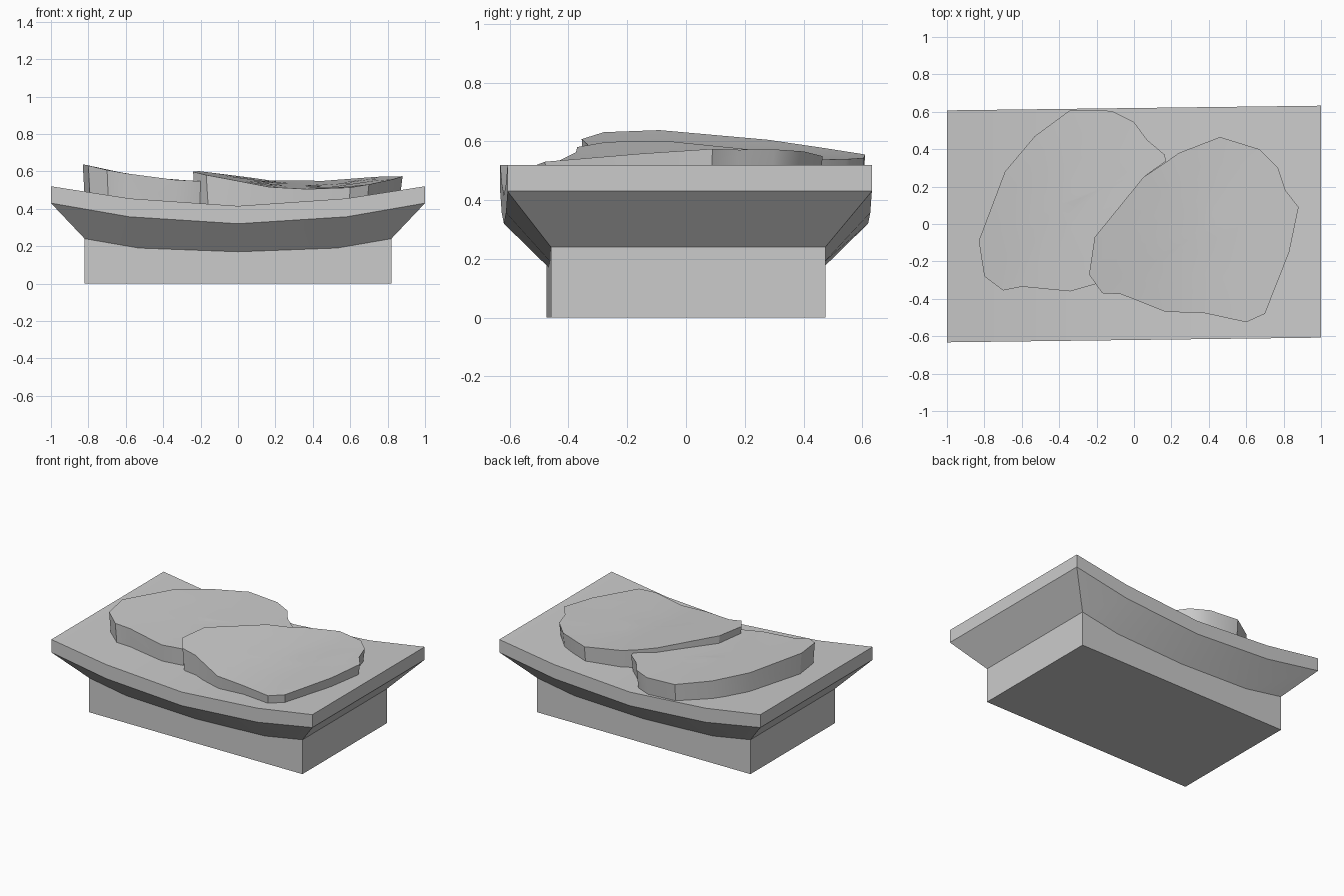
import bpy, bmesh

if "Cube" in bpy.data.objects:
    bpy.data.objects.remove(bpy.data.objects["Cube"])

stone = bpy.data.materials.new("grey stone")
stone.diffuse_color = (0.6, 0.6, 0.6, 1)
stone.use_nodes = True
stone.node_tree.nodes["Principled BSDF"].inputs["Base Color"].default_value = stone.diffuse_color


def finish(bm, name):
    bmesh.ops.recalc_face_normals(bm, faces=bm.faces)
    mesh = bpy.data.meshes.new(name)
    bm.to_mesh(mesh)
    bm.free()
    ob = bpy.data.objects.new(name, mesh)
    bpy.context.collection.objects.link(ob)
    mesh.materials.append(stone)
    bpy.ops.object.select_all(action='DESELECT')
    ob.select_set(True)
    bpy.context.view_layer.objects.active = ob
    bpy.ops.object.shade_smooth_by_angle(angle=0.5)


def curve(points, x):
    """Piecewise linear height along x."""
    if x <= points[0][0]:
        return points[0][1]
    for (x0, z0), (x1, z1) in zip(points, points[1:]):
        if x <= x1:
            return z0 + (z1 - z0) * (x - x0) / (x1 - x0)
    return points[-1][1]


# Pedestal with a flared, sagging top: levels of (x stations, half depth, skew, heights)
levels = [
    ((.82, .53, 0), .467, .009, (0, 0, 0)),
    ((.82, .53, 0), .467, .009, (.24, .19, .17)),
    ((1, .58, 0), .62, .0125, (.43, .357, .32)),
    ((1, .58, 0), .62, .0125, (.52, .455, .415)),
]
bm = bmesh.new()
sections = []
for i, sign in ((0, -1), (1, -1), (2, 1), (1, 1), (0, 1)):
    def side(d):
        return [bm.verts.new((sign * xs[i], d * half + skew * sign * xs[i], zs[i]))
                for xs, half, skew, zs in levels]
    sections.append((side(-1), side(1)))
for (f0, b0), (f1, b1) in zip(sections, sections[1:]):
    ring0, ring1 = f0 + b0[::-1], f1 + b1[::-1]
    for k in range(8):
        n = (k + 1) % 8
        bm.faces.new((ring0[k], ring0[n], ring1[n], ring1[k]))
for f, b in (sections[0], sections[-1]):
    for k in range(3):
        bm.faces.new((f[k], f[k + 1], b[k + 1], b[k]))
finish(bm, "pedestal")

plate_top = [(-1, .52), (-.58, .455), (0, .415), (.58, .455), (1, .52)]


# Irregular slab: dished top made of shrinking rings, walls reaching into the pedestal top
def slab(name, outline, centre, top, slope):
    bm = bmesh.new()
    cx, cy = centre

    def ring(f, height):
        pts = [(cx + (x - cx) * f, cy + (y - cy) * f) for x, y in outline]
        return [bm.verts.new((x, y, height(x, y))) for x, y in pts]

    def upper(x, y):
        return curve(top, x) + slope * y

    def lower(x, y):
        return curve(plate_top, x) - .01

    rings = [ring(.98, lower)] + [ring(f, upper) for f in (1, .75, .5, .25)]
    n = len(outline)
    for a, b in zip(rings, rings[1:]):
        for k in range(n):
            m = (k + 1) % n
            bm.faces.new((a[k], a[m], b[m], b[k]))
    tip = bm.verts.new((cx, cy, upper(cx, cy)))
    for k in range(n):
        bm.faces.new((rings[-1][k], rings[-1][(k + 1) % n], tip))
    bm.faces.new(rings[0])
    finish(bm, name)


slab("left_slab",
     [(-.34, .61), (-.12, .605), (0, .545), (.07, .45), (.165, .37), (.17, .335),
      (.05, .25), (-.2, -.07), (-.23, -.27), (-.2, -.32), (-.34, -.36), (-.6, -.335),
      (-.7, -.355), (-.8, -.28), (-.83, -.09), (-.69, .28), (-.53, .47)],
     (-.4, .1),
     [(-.83, .638), (-.69, .605), (-.53, .577), (-.34, .555), (-.1, .542), (.17, .535)], 0)

slab("right_slab",
     [(-.24, -.27), (-.21, -.07), (.05, .25), (.17, .33), (.24, .38), (.46, .465),
      (.67, .4), (.77, .3), (.81, .18), (.88, .09), (.83, -.15), (.7, -.48),
      (.6, -.525), (.37, -.475), (.17, -.47), (-.07, -.375), (-.17, -.37)],
     (.35, -.05),
     [(-.24, .61), (0, .566), (.17, .537), (.4, .525), (.6, .537), (.7, .552), (.88, .57)], .045)
